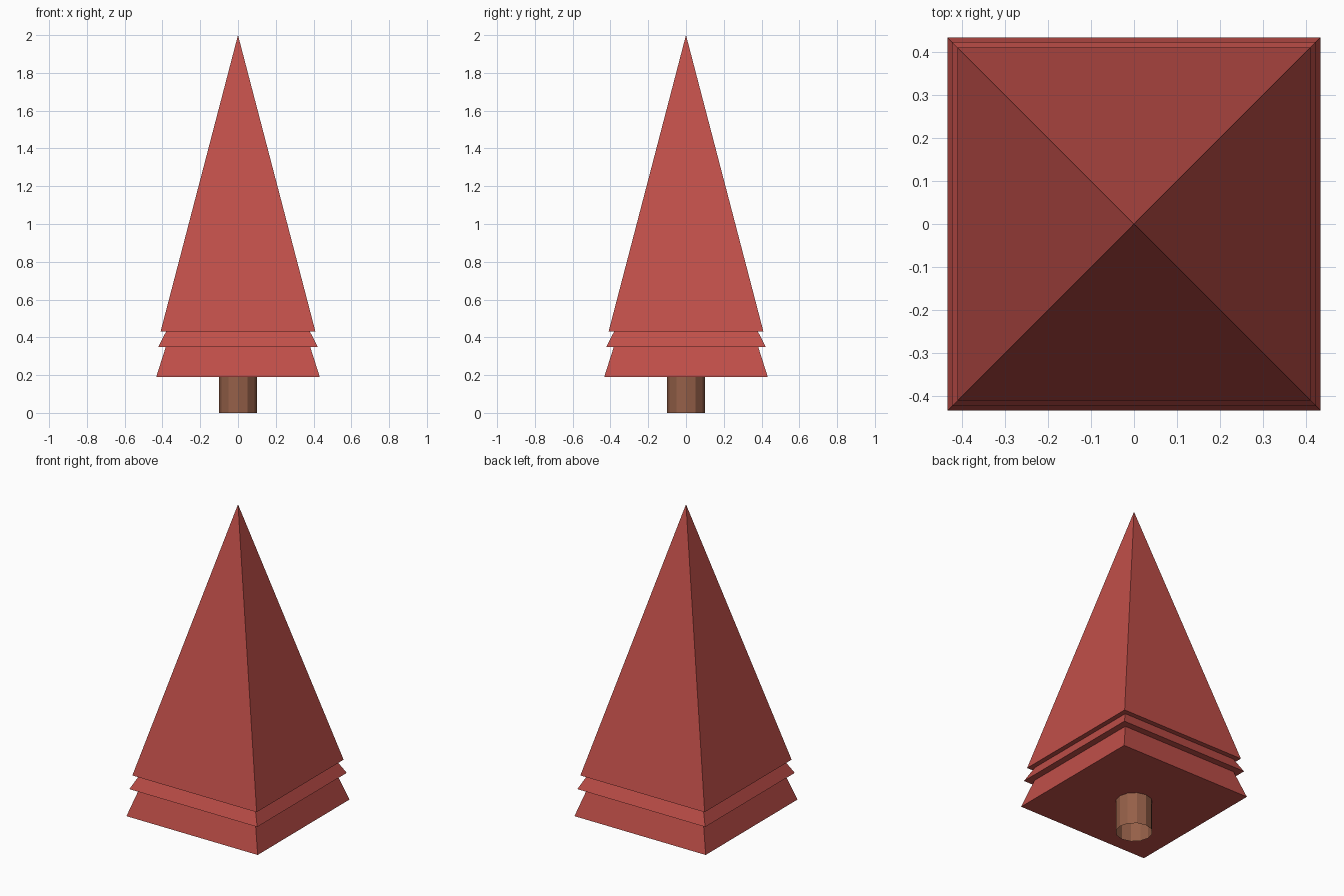
import bpy, bmesh, math
from mathutils import Matrix

if "Cube" in bpy.data.objects:
    bpy.data.objects.remove(bpy.data.objects["Cube"])


def material(name, rgb):
    m = bpy.data.materials.new(name)
    m.diffuse_color = (*rgb, 1.0)
    m.use_nodes = True
    m.node_tree.nodes["Principled BSDF"].inputs["Base Color"].default_value = m.diffuse_color
    return m


RED = material("foliage red", (0.53, 0.078, 0.067))
BROWN = material("trunk brown", (0.30, 0.117, 0.065))


def cone(name, mat, sides, r1, r2, z0, z1, caps, turn=0.0):
    """Flat-shaded cone or tube from z0 to z1."""
    bm = bmesh.new()
    place = Matrix.Translation((0, 0, (z0 + z1) / 2)) @ Matrix.Rotation(turn, 4, 'Z')
    bmesh.ops.create_cone(bm, cap_ends=caps, segments=sides,
                          radius1=r1, radius2=r2, depth=z1 - z0, matrix=place)
    bmesh.ops.remove_doubles(bm, verts=bm.verts, dist=1e-5)
    mesh = bpy.data.meshes.new(name)
    bm.to_mesh(mesh)
    bm.free()
    mesh.materials.append(mat)
    ob = bpy.data.objects.new(name, mesh)
    bpy.context.collection.objects.link(ob)
    return ob


# Trunk: 12-sided tube, open at the bottom
cone("trunk", BROWN, 12, 0.10, 0.10, 0.0, 0.19, False)

# Foliage tiers: nested square pyramids (half width, base height, apex height)
for name, half, base, apex in (("lower_tier", 0.433, 0.19, 1.55),
                               ("middle_tier", 0.422, 0.35, 1.17),
                               ("upper_tier", 0.41, 0.43, 2.0)):
    cone(name, RED, 4, half * math.sqrt(2), 0.0, base, apex, True, math.pi / 4)
